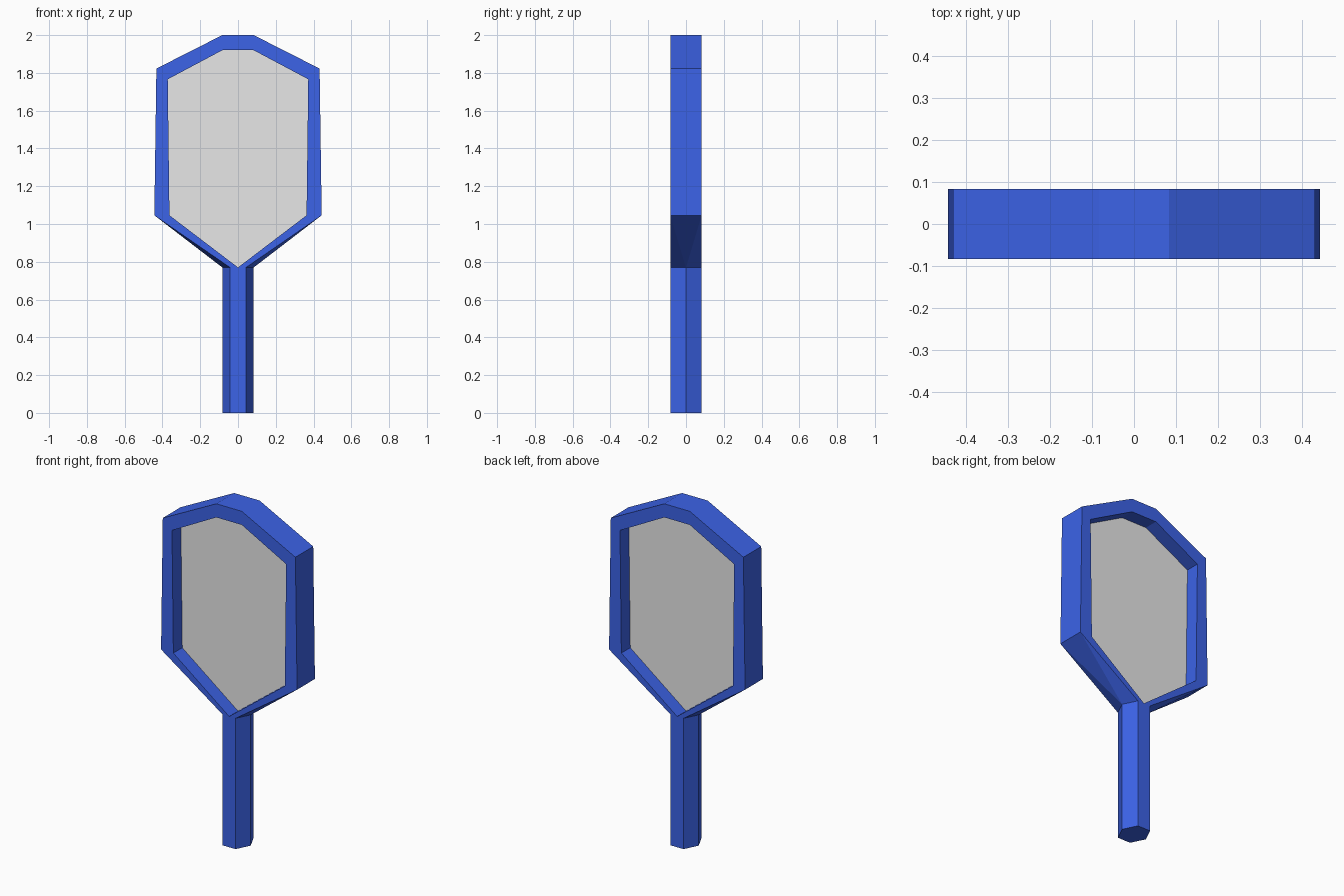
import bpy, bmesh

if "Cube" in bpy.data.objects:
    bpy.data.objects.remove(bpy.data.objects["Cube"], do_unlink=True)

DEPTH = 0.083      # half thickness of frame and handle
NECK = 0.77        # height where handle meets frame
GRIP = 0.042       # half width of the handle's flat front

# Half outlines (x, z) from the top down to the neck
OUTER = [(0.083, 2.0), (0.432, 1.823), (0.443, 1.046), (GRIP, NECK)]
INNER = [(0.083, 1.92), (0.372, 1.766), (0.363, 1.046), (0, NECK)]


def make_material(name, colour):
    mat = bpy.data.materials.new(name)
    mat.use_nodes = True
    mat.diffuse_color = colour
    mat.node_tree.nodes["Principled BSDF"].inputs["Base Color"].default_value = colour
    return mat


def finish(name, bm, mat, fix_normals=True):
    bmesh.ops.remove_doubles(bm, verts=bm.verts, dist=0.0001)
    if fix_normals:
        bmesh.ops.recalc_face_normals(bm, faces=bm.faces)
    mesh = bpy.data.meshes.new(name)
    bm.to_mesh(mesh)
    bm.free()
    mesh.materials.append(mat)
    obj = bpy.data.objects.new(name, mesh)
    bpy.context.collection.objects.link(obj)
    return obj


def face(bm, points):
    bm.faces.new([bm.verts.new(p) for p in points])


def at(point, side, y):
    return (point[0] * side, y, point[1])


blue = make_material("frame blue", (0.045, 0.125, 0.8, 1))
grey = make_material("string grey", (0.8, 0.8, 0.8, 1))

# Frame: front, back, outer and inner walls, mirrored left and right
bm = bmesh.new()
for side in (1, -1):
    for i in range(3):
        o1, o2, n1, n2 = OUTER[i], OUTER[i + 1], INNER[i], INNER[i + 1]
        for y in (-DEPTH, DEPTH):
            face(bm, [at(p, side, y) for p in (o1, o2, n2, n1)])
        face(bm, [at(n1, side, -DEPTH), at(n2, side, -DEPTH),
                  at(n2, side, DEPTH), at(n1, side, DEPTH)])
        if i < 2:
            face(bm, [at(o1, side, -DEPTH), at(o2, side, -DEPTH),
                      at(o2, side, DEPTH), at(o1, side, DEPTH)])
    # Shoulder folds onto the corner of the six-sided handle
    corner = (DEPTH * side, 0, NECK)
    face(bm, [at(OUTER[2], side, -DEPTH), at(OUTER[2], side, DEPTH), corner])
    for y in (-DEPTH, DEPTH):
        face(bm, [at(OUTER[2], side, y), at(OUTER[3], side, y), corner])
    face(bm, [at(INNER[3], side, -DEPTH), at(OUTER[3], side, -DEPTH), corner,
              at(OUTER[3], side, DEPTH), at(INNER[3], side, DEPTH)])
# Top bar closing the two halves
for y in (-DEPTH, DEPTH):
    face(bm, [at(OUTER[0], 1, y), at(OUTER[0], -1, y),
              at(INNER[0], -1, y), at(INNER[0], 1, y)])
for outline in (OUTER, INNER):
    face(bm, [at(outline[0], 1, -DEPTH), at(outline[0], -1, -DEPTH),
              at(outline[0], -1, DEPTH), at(outline[0], 1, DEPTH)])
finish("frame", bm, blue)

# Handle: extruded six-sided section
bm = bmesh.new()
section = [(DEPTH, 0), (GRIP, DEPTH), (-GRIP, DEPTH),
           (-DEPTH, 0), (-GRIP, -DEPTH), (GRIP, -DEPTH)]
base = bm.faces.new([bm.verts.new((x, y, 0)) for x, y in section])
extruded = bmesh.ops.extrude_face_region(bm, geom=[base], use_keep_orig=True)
top = [v for v in extruded["geom"] if isinstance(v, bmesh.types.BMVert)]
bmesh.ops.translate(bm, verts=top, vec=(0, 0, NECK))
finish("handle", bm, blue)

# String bed: a single sheet across the middle of the frame
bm = bmesh.new()
face(bm, [at(p, -1, 0) for p in INNER] + [at(p, 1, 0) for p in reversed(INNER[:-1])])
finish("string_bed", bm, grey, fix_normals=False)
